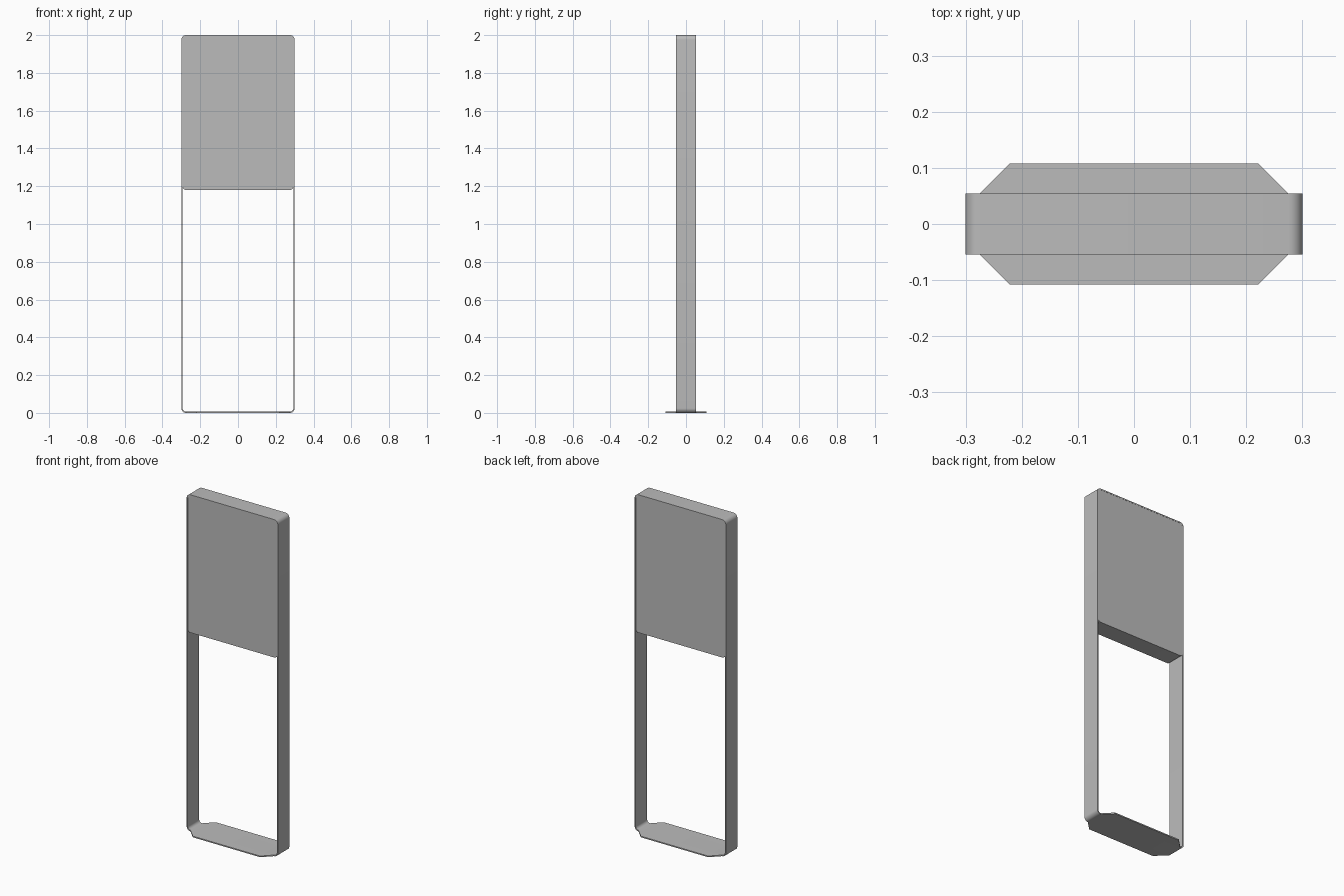
import bpy, bmesh, math

cube = bpy.data.objects.get("Cube")
if cube:
    bpy.data.objects.remove(cube, do_unlink=True)

HALF_W, HALF_D, HEIGHT = 0.3, 0.054, 2.0
WALL, RADIUS = 0.007, 0.025
PANEL_BOTTOM = 1.18

grey = bpy.data.materials.new("neutral grey")
grey.use_nodes = True
grey.diffuse_color = (0.5, 0.5, 0.5, 1)
grey.node_tree.nodes["Principled BSDF"].inputs["Base Color"].default_value = (0.5, 0.5, 0.5, 1)


def rounded_rect(half_w, low, high, radius, steps=8):
    """Outline in the x-z plane, anticlockwise from the right side's foot."""
    points = []
    corners = [(1, low + radius, -90), (1, high - radius, 0),
               (-1, high - radius, 90), (-1, low + radius, 180)]
    for side, cz, start in corners:
        for i in range(steps + 1):
            a = math.radians(start + 90 * i / steps)
            points.append((side * (half_w - radius) + radius * math.cos(a),
                           cz + radius * math.sin(a)))
    return points


def finish(name, bm):
    bmesh.ops.recalc_face_normals(bm, faces=bm.faces)
    mesh = bpy.data.meshes.new(name)
    bm.to_mesh(mesh)
    bm.free()
    obj = bpy.data.objects.new(name, mesh)
    bpy.context.collection.objects.link(obj)
    mesh.materials.append(grey)
    bpy.ops.object.select_all(action='DESELECT')
    obj.select_set(True)
    bpy.context.view_layer.objects.active = obj
    bpy.ops.object.shade_smooth_by_angle(angle=math.radians(30))


def prism(name, outline, offset):
    """Extrude a closed 3D outline along an offset."""
    bm = bmesh.new()
    face = bm.faces.new([bm.verts.new(p) for p in outline])
    grown = bmesh.ops.extrude_face_region(bm, geom=[face], use_keep_orig=True)
    moved = [v for v in grown["geom"] if isinstance(v, bmesh.types.BMVert)]
    bmesh.ops.translate(bm, verts=moved, vec=offset)
    finish(name, bm)


# Thin upright loop with rounded corners
outer = rounded_rect(HALF_W, 0, HEIGHT, RADIUS)
inner = rounded_rect(HALF_W - WALL, WALL, HEIGHT - WALL, RADIUS - WALL)
bm = bmesh.new()
rings = [[bm.verts.new((x, y, z)) for x, z in outline]
         for outline, y in ((outer, -HALF_D), (outer, HALF_D),
                            (inner, HALF_D), (inner, -HALF_D))]
count = len(outer)
for k in range(4):
    a, b = rings[k], rings[(k + 1) % 4]
    for i in range(count):
        j = (i + 1) % count
        bm.faces.new((a[i], a[j], b[j], b[i]))
finish("frame_loop", bm)

# Sign panel filling the upper part of the loop
panel = rounded_rect(HALF_W - WALL, PANEL_BOTTOM, HEIGHT - WALL, RADIUS - WALL)
prism("sign_panel", [(x, -HALF_D + 0.001, z) for x, z in panel],
      (0, 2 * HALF_D - 0.002, 0))

# Foot plates with clipped corners, in front of and behind the loop
for side, name in ((-1, "front_foot_plate"), (1, "back_foot_plate")):
    near, far = side * HALF_D, side * 2 * HALF_D
    wide, narrow = HALF_W - RADIUS, HALF_W - RADIUS - HALF_D
    prism(name, [(-wide, near, 0), (wide, near, 0), (narrow, far, 0), (-narrow, far, 0)],
          (0, 0, WALL))
